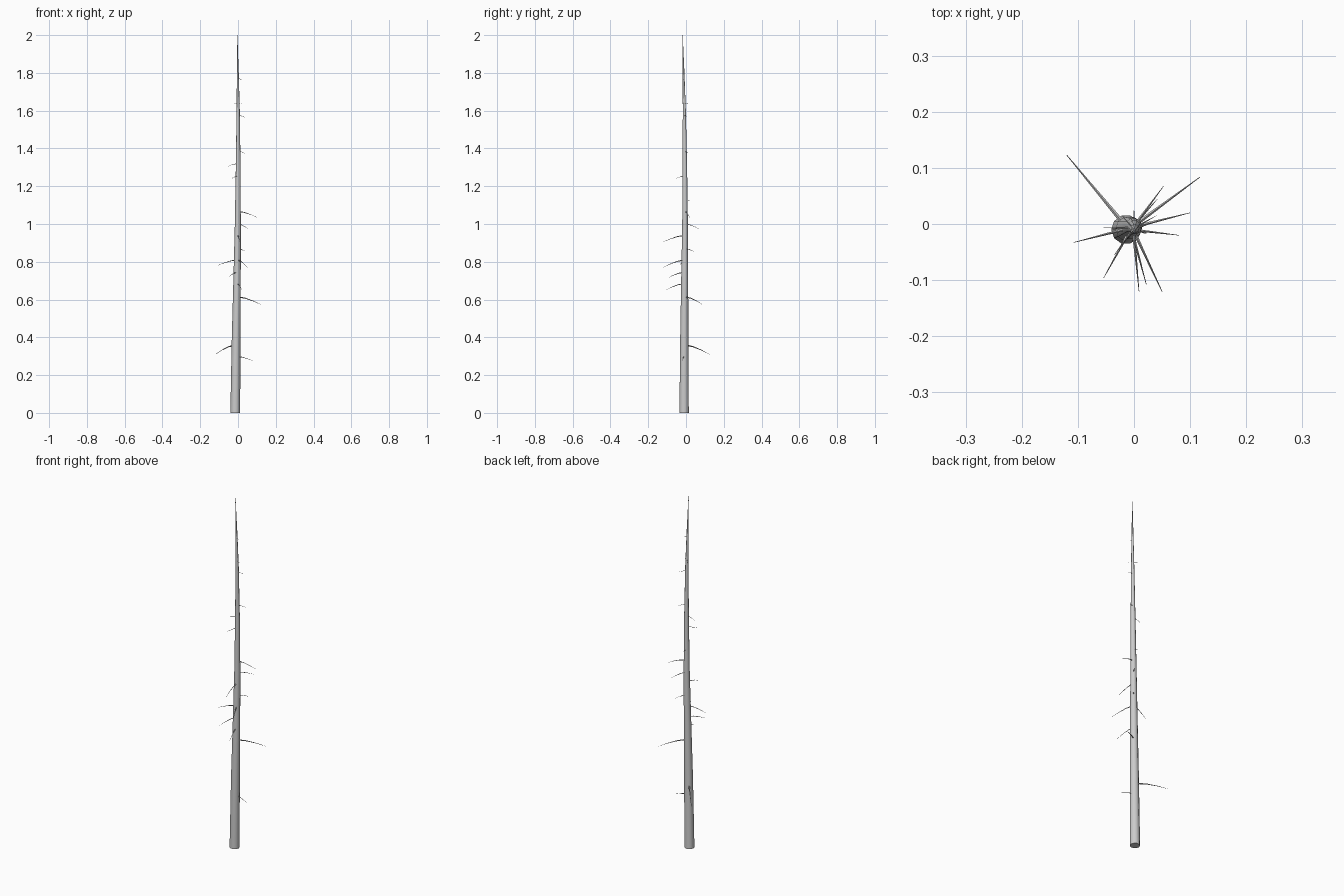
import bpy, bmesh
from mathutils import Vector

if "Cube" in bpy.data.objects:
    bpy.data.objects.remove(bpy.data.objects["Cube"])

# trunk path: (x, y, z, radius)
TRUNK = [(-0.0145, -0.010, 0, 0.026), (-0.010, -0.009, 0.4, 0.0228), (-0.005, -0.007, 0.7, 0.0195),
         (-0.001, -0.005, 1.0, 0.0158), (0.001, -0.006, 1.3, 0.0125), (0.001, -0.009, 1.6, 0.0085),
         (-0.001, -0.013, 1.8, 0.005), (-0.004, -0.018, 2.0, 0.0008)]

# twigs: (root z, tip x, tip y, tip z)
TWIGS = [(0.30, 0.08, -0.02, 0.275), (0.36, -0.12, 0.123, 0.31), (0.615, 0.118, 0.084, 0.575),
         (0.685, 0.022, -0.108, 0.65), (0.745, -0.054, -0.096, 0.715), (0.81, -0.108, -0.033, 0.78),
         (0.81, 0.05, -0.12, 0.77), (0.87, 0.042, 0.045, 0.853), (0.94, 0.009, -0.12, 0.905),
         (1.00, 0.053, 0.068, 0.975), (1.067, 0.10, 0.02, 1.035), (1.13, 0.0, 0.028, 1.12),
         (1.255, -0.035, -0.055, 1.24), (1.32, -0.054, -0.007, 1.305), (1.385, 0.04, 0.015, 1.373),
         (1.575, 0.04, 0.005, 1.563), (1.64, -0.022, 0.015, 1.635), (1.64, 0.023, -0.018, 1.635),
         (1.77, 0.023, -0.016, 1.762)]


def tube(bm, pts, sides):
    """Tapered tube through (position, radius) pairs, capped at both ends."""
    from math import cos, sin, tau
    rings = []
    for i, (p, r) in enumerate(pts):
        d = (pts[min(i + 1, len(pts) - 1)][0] - pts[max(i - 1, 0)][0]).normalized()
        if i == 0 and sides > 4:
            d = Vector((0, 0, 1))
        u = d.cross(Vector((0, 1, 0)) if abs(d.z) > 0.8 else Vector((0, 0, 1))).normalized()
        v = d.cross(u)
        rings.append([bm.verts.new(p + r * (cos(tau * k / sides) * u + sin(tau * k / sides) * v))
                      for k in range(sides)])
    for a, b in zip(rings, rings[1:]):
        for k in range(sides):
            bm.faces.new((a[k], a[(k + 1) % sides], b[(k + 1) % sides], b[k]))
    bm.faces.new(rings[0][::-1])
    bm.faces.new(rings[-1])
    bmesh.ops.recalc_face_normals(bm, faces=bm.faces)


def finish(bm, name):
    me = bpy.data.meshes.new(name)
    bm.to_mesh(me)
    bm.free()
    ob = bpy.data.objects.new(name, me)
    bpy.context.collection.objects.link(ob)
    bpy.context.view_layer.objects.active = ob
    bpy.ops.object.select_all(action='DESELECT')
    ob.select_set(True)
    bpy.ops.object.shade_smooth_by_angle(angle=0.9)


def trunk_at(z):
    for a, b in zip(TRUNK, TRUNK[1:]):
        if a[2] <= z <= b[2]:
            t = (z - a[2]) / (b[2] - a[2])
            q = Vector(a).lerp(Vector(b), t)
            return Vector(q[:3]), q[3]


# trunk
bm = bmesh.new()
tube(bm, [(Vector(p[:3]), p[3]) for p in TRUNK], 10)
finish(bm, "trunk")

# drooping twigs
for i, (z, x, y, tz) in enumerate(TWIGS):
    root, tr = trunk_at(z)
    tip = Vector((x, y, tz))
    r = 0.0012 + 0.016 * (tip - root).length
    pts = []
    for t in (0, 0.35, 0.7, 1):
        p = root.lerp(tip, t)
        p.z = z + (tz - z) * t ** 1.6
        pts.append((p, r * (1 - 0.85 * t)))
    bm = bmesh.new()
    tube(bm, pts, 4)
    finish(bm, f"twig_{i + 1}")
